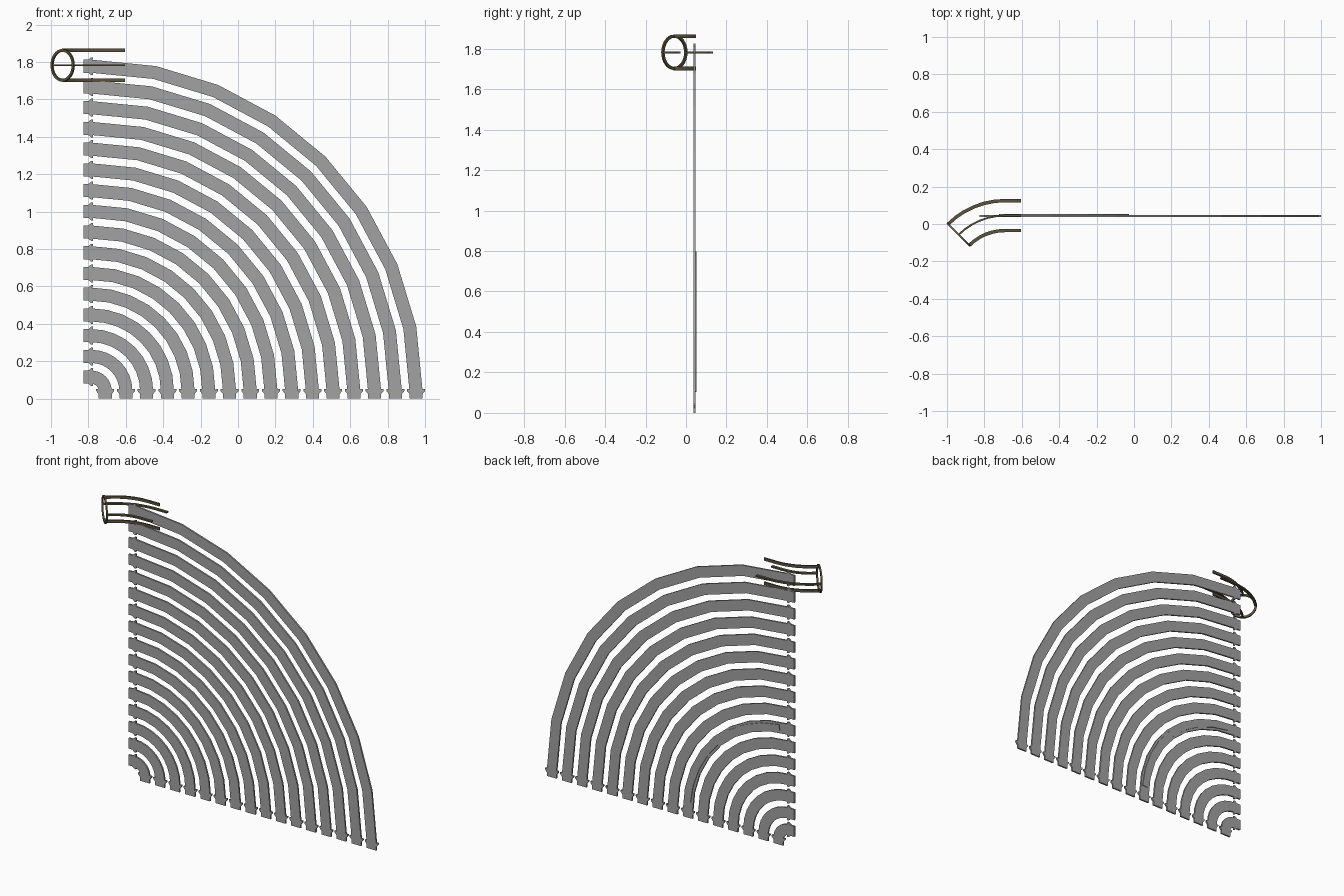
import bpy, bmesh, math
from mathutils import Vector

if "Cube" in bpy.data.objects:
    bpy.data.objects.remove(bpy.data.objects["Cube"])


def material(name, rgb):
    m = bpy.data.materials.new(name)
    m.diffuse_color = (*rgb, 1)
    m.use_nodes = True
    m.node_tree.nodes["Principled BSDF"].inputs["Base Color"].default_value = m.diffuse_color
    return m


GREY = material("grey", (0.36, 0.36, 0.36))
BRONZE = material("dark bronze", (0.105, 0.088, 0.05))


def finish(name, bm, mat):
    bmesh.ops.recalc_face_normals(bm, faces=bm.faces)
    me = bpy.data.meshes.new(name)
    bm.to_mesh(me)
    bm.free()
    me.materials.append(mat)
    ob = bpy.data.objects.new(name, me)
    bpy.context.collection.objects.link(ob)
    return ob


def sweep(bm, sections, closed=False):
    """Skin a list of equal-length point rings."""
    rings = [[bm.verts.new(p) for p in s] for s in sections]
    n = len(rings[0])
    pairs = list(zip(rings, rings[1:]))
    if closed:
        pairs.append((rings[-1], rings[0]))
    for a, b in pairs:
        for i in range(n):
            j = (i + 1) % n
            bm.faces.new((a[i], a[j], b[j], b[i]))
    if not closed:
        bm.faces.new(rings[0])
        bm.faces.new(rings[-1])


def prism(bm, pts, y0, y1):
    sweep(bm, [[(x, y, z) for x, z in pts] for y in (y0, y1)])


CX, CZ, HALF, TAIL = -0.785, 0.04, 0.035, 0.042
Y0, Y1 = 0.037, 0.048


def band_section(x, z, dx, dz, half, y0, y1):
    return [(x + s * half * dx, y, z + s * half * dz)
            for s, y in ((-1, y0), (1, y0), (1, y1), (-1, y1))]


def arc_sections(r, half, a0, a1, y0, y1, steps=8):
    out = []
    for i in range(steps + 1):
        a = math.radians(a0 + (a1 - a0) * i / steps)
        c, s = math.cos(a), math.sin(a)
        out.append(band_section(CX + r * c, CZ + r * s, c, s, half, y0, y1))
    return out


# Concentric quarter bands with straight tails and small barbs at the joints
for k in range(16):
    r = 0.075 + 0.1108 * k
    bm = bmesh.new()
    secs = [band_section(CX + r, 0, 1, 0, HALF, Y0, Y1)]
    secs += arc_sections(r, HALF, 0, 90, Y0, Y1)
    secs.append(band_section(CX - TAIL, CZ + r, 0, 1, HALF, Y0, Y1))
    sweep(bm, secs)
    for s in (-1, 1):
        barb = [(HALF, -0.015), (HALF + 0.013, 0), (HALF + 0.013, 0.01), (HALF, 0.01)]
        prism(bm, [(CX + r + s * u, CZ + v) for u, v in barb], Y0, Y1)
        prism(bm, [(CX + v, CZ + r + s * u) for u, v in barb], Y0, Y1)
    finish(f"band_{k + 1}", bm, GREY)

# Thin raised strip on the back of the seventh band
bm = bmesh.new()
sweep(bm, arc_sections(0.74, 0.02, 5, 85, Y1, 0.053))
finish("back_strip", bm, GREY)

# Centre path of the bent cage: straight, then a 45 degree turn
PY, PZ, BEND_X, BEND_R, CAGE_R = 0.045, 1.782, -0.69, 0.35, 0.08
path = [(Vector((-0.605, PY, PZ)), Vector((0, 1, 0)))]
for i in range(7):
    a = math.radians(45 * i / 6)
    path.append((Vector((BEND_X - BEND_R * math.sin(a),
                         PY - BEND_R * (1 - math.cos(a)), PZ)),
                 Vector((-math.sin(a), math.cos(a), 0))))
UP = Vector((0, 0, 1))

# Four flat rails: outer, top, inner, bottom
for name, u, v in (("outer", 1, 0), ("top", 0, 1), ("inner", -1, 0), ("bottom", 0, -1)):
    bm = bmesh.new()
    secs = []
    for p, side in path:
        radial = side * u + UP * v
        cross = side * v + UP * u
        secs.append([p + radial * (CAGE_R + a * 0.009) + cross * b * 0.005
                     for a, b in ((-1, -1), (1, -1), (1, 1), (-1, 1))])
    sweep(bm, secs)
    finish(f"{name}_rail", bm, BRONZE)

# End ring joining the rails
end, side = path[-1]
axis = side.cross(UP)
bm = bmesh.new()
secs = []
for i in range(32):
    a = math.tau * i / 32
    radial = side * math.cos(a) + UP * math.sin(a)
    secs.append([end + radial * (CAGE_R + p * 0.007) + axis * q * 0.005
                 for p, q in ((-1, -1), (1, -1), (1, 1), (-1, 1))])
sweep(bm, secs, closed=True)
finish("end_ring", bm, BRONZE)
